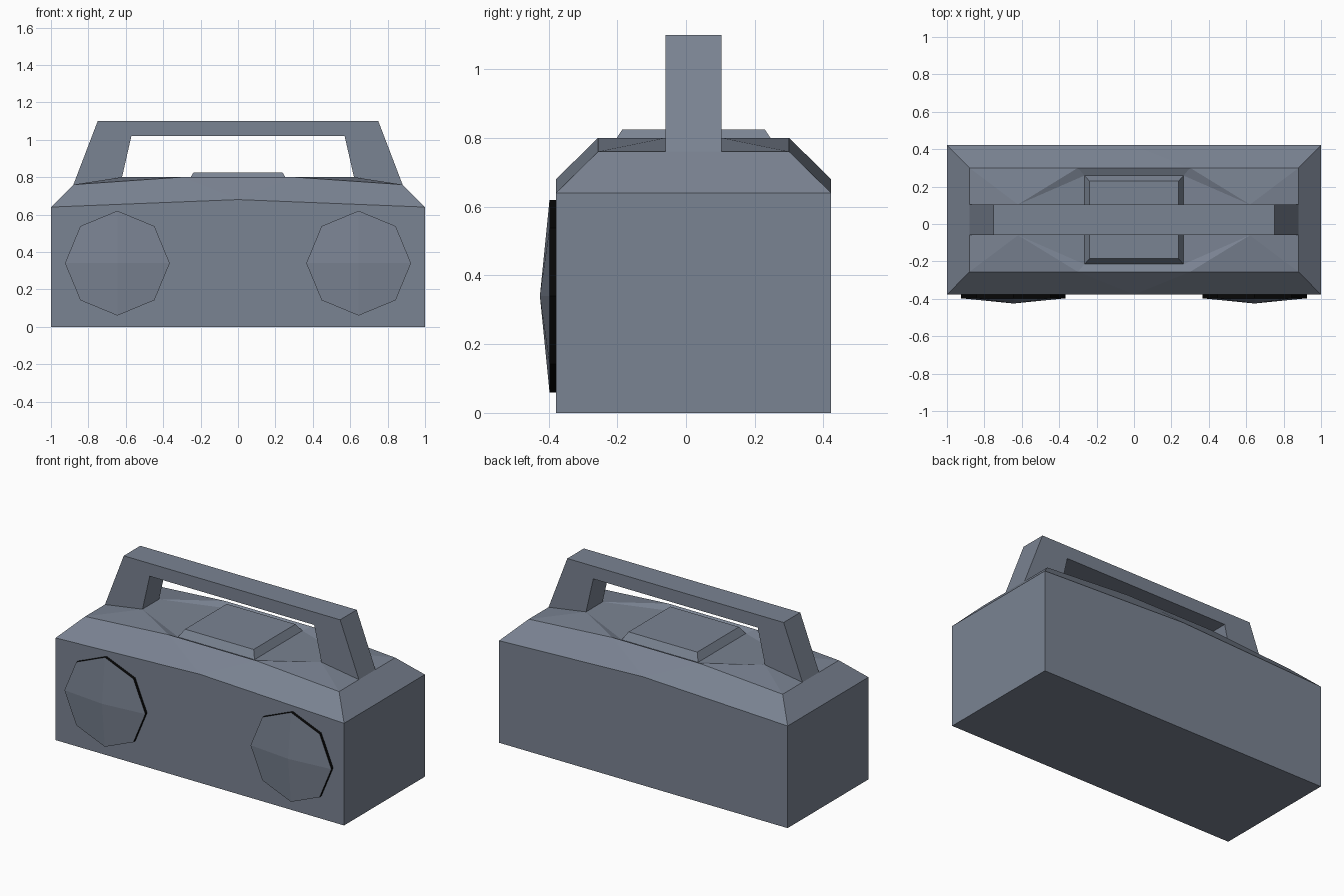
import bpy, bmesh, math

cube = bpy.data.objects.get("Cube")
if cube:
    bpy.data.objects.remove(cube)


def material(name, rgb):
    m = bpy.data.materials.new(name)
    m.use_nodes = True
    m.diffuse_color = (*rgb, 1)
    bsdf = m.node_tree.nodes["Principled BSDF"]
    bsdf.inputs["Base Color"].default_value = (*rgb, 1)
    bsdf.inputs["Roughness"].default_value = 0.8
    return m


GREY = material("slate_grey", (0.195, 0.227, 0.288))
BLACK = material("rim_black", (0.002, 0.002, 0.002))
MID_Y = 0.022   # depth centre of the case


def build(name, points, faces, axes, location, mats=(GREY,), rule=None):
    """Make a part from one named-corner section, mirrored on the given axes."""
    bm = bmesh.new()
    v = {k: bm.verts.new(p) for k, p in points.items()}
    for f in faces:
        bm.faces.new([v[k] for k in f.split()])
    for axis in axes:
        bmesh.ops.mirror(bm, geom=bm.verts[:] + bm.edges[:] + bm.faces[:],
                         axis=axis, merge_dist=0.0001)
    bmesh.ops.remove_doubles(bm, verts=bm.verts[:], dist=0.0001)
    bmesh.ops.recalc_face_normals(bm, faces=bm.faces[:])
    if rule:
        for f in bm.faces:
            f.material_index = rule(f)
    mesh = bpy.data.meshes.new(name)
    bm.to_mesh(mesh)
    bm.free()
    for m in mats:
        mesh.materials.append(m)
    ob = bpy.data.objects.new(name, mesh)
    ob.location = location
    bpy.context.collection.objects.link(ob)
    return ob


# Case: one quarter with sloped shoulders and a shallow recess for the lid
build("case", {
    "base_mid": (0, -0.4, 0), "base_corner": (1, -0.4, 0),
    "base_side": (1, 0, 0), "base_centre": (0, 0, 0),
    "wall_mid": (0, -0.4, 0.68), "wall_corner": (1, -0.4, 0.64),
    "wall_side": (1, 0, 0.64),
    "top_mid": (0, -0.278, 0.8), "top_bend": (0.3, -0.278, 0.8),
    "top_corner": (0.88, -0.278, 0.76), "leg_out": (0.88, -0.082, 0.76),
    "top_side": (0.88, 0, 0.76),
    "leg_in": (0.62, -0.082, 0.8), "leg_axis": (0.62, 0, 0.8),
    "lid_corner": (0.265, -0.237, 0.78), "lid_mid": (0, -0.237, 0.78),
    "lid_side": (0.265, 0, 0.78), "lid_centre": (0, 0, 0.78),
}, [
    "base_mid base_centre base_side base_corner",
    "base_mid base_corner wall_corner wall_mid",
    "base_corner base_side wall_side wall_corner",
    "wall_mid wall_corner top_corner top_bend",
    "wall_mid top_bend top_mid",
    "wall_corner wall_side top_side leg_out top_corner",
    "top_corner leg_out leg_in",
    "top_corner leg_in top_bend",
    "leg_out top_side leg_axis leg_in",
    "top_mid top_bend lid_corner lid_mid",
    "top_bend leg_in lid_corner",
    "leg_in leg_axis lid_side lid_corner",
    "lid_mid lid_corner lid_side lid_centre",
], "XY", (0, MID_Y, 0))

# Lid: low bevelled plate on top of the case
build("top_lid", {
    "a": (0.265, -0.237, 0.78), "b": (0, -0.237, 0.78), "c": (0.265, 0, 0.78),
    "d": (0.238, -0.207, 0.825), "e": (0, -0.207, 0.825),
    "f": (0.238, 0, 0.825), "g": (0, 0, 0.825),
}, ["b a d e", "a c f d", "e d f g"], "XY", (0, MID_Y, 0))

# Handle: splayed legs joined by a flat grip
hw = 0.082
profile = {"out_low": (0.88, 0.76), "out_top": (0.75, 1.1), "mid_top": (0, 1.1),
           "mid_low": (0, 1.02), "in_top": (0.57, 1.02), "in_low": (0.62, 0.8)}
pts = {}
for key, (x, z) in profile.items():
    pts[key + "_f"] = (x, -hw, z)
    pts[key + "_m"] = (x, 0, z)
handle_faces = ["out_low_f out_top_f in_top_f in_low_f",
                "out_top_f mid_top_f mid_low_f in_top_f"]
for a, b in (("out_low", "out_top"), ("out_top", "mid_top"),
             ("mid_low", "in_top"), ("in_top", "in_low")):
    handle_faces.append(f"{a}_f {b}_f {b}_m {a}_m")
build("carry_handle", pts, handle_faces, "XY", (0, MID_Y, 0))

# Speakers: shallow eight-sided cones on a thin dark rim
r, d = 0.28, 0.28 * math.sqrt(0.5)
front, back = -0.019, 0
for side, x in (("left", 0.645), ("right", -0.645)):
    build(side + "_speaker", {
        "tip": (0, -0.047, 0),
        "s": (r, front, 0), "g": (d, front, d), "t": (0, front, r),
        "s2": (r, back, 0), "g2": (d, back, d), "t2": (0, back, r),
    }, ["tip s g t", "s s2 g2 g", "g g2 t2 t"], "XZ",
        (x, MID_Y - 0.4, 0.34), (GREY, BLACK),
        lambda f: 0 if abs(f.normal.y) > 0.5 else 1)
